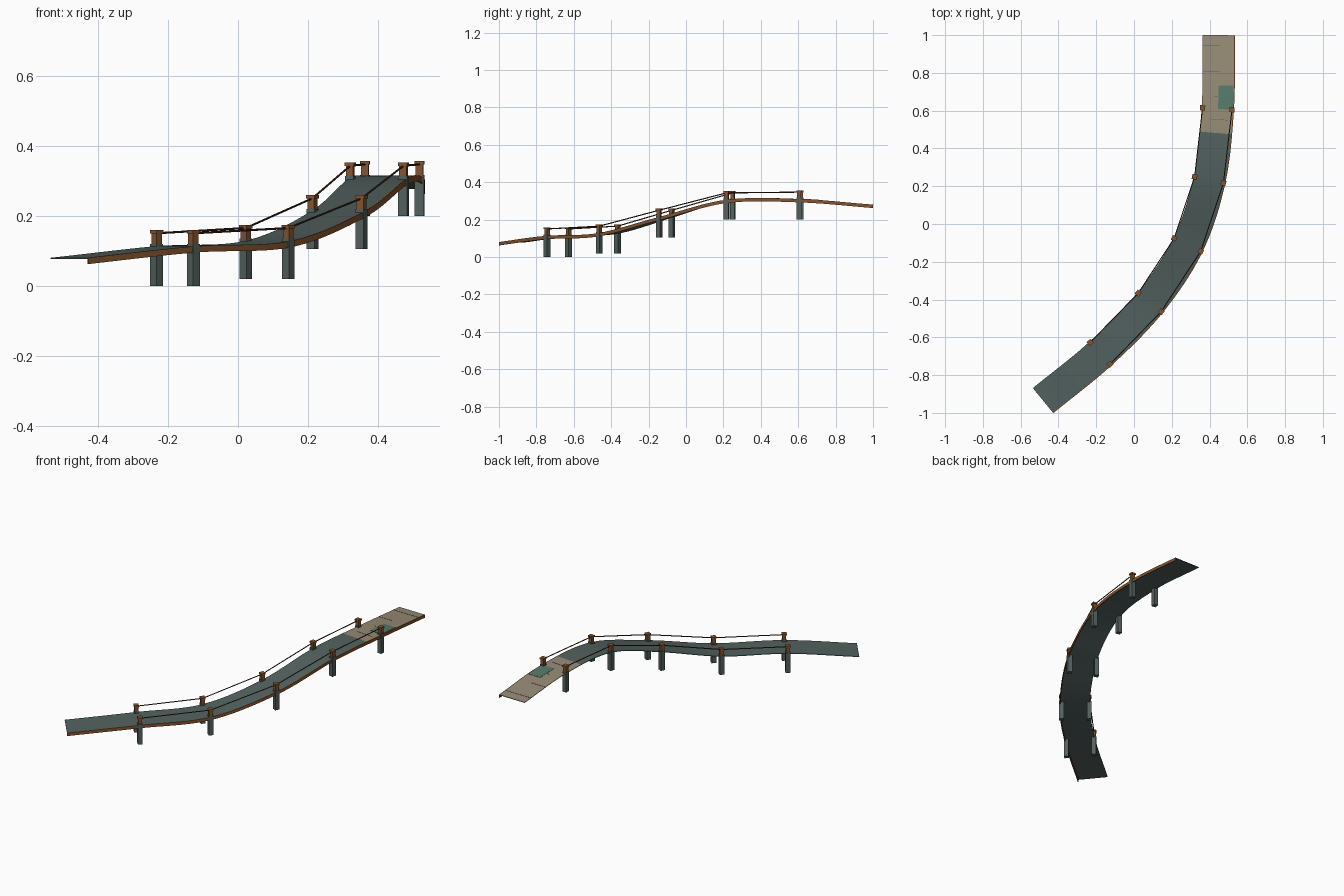
import bpy, bmesh, math
from mathutils import Vector, Matrix

if "Cube" in bpy.data.objects:
    bpy.data.objects.remove(bpy.data.objects["Cube"], do_unlink=True)


def material(name, rgb):
    m = bpy.data.materials.new(name)
    m.use_nodes = True
    lin = [((c / 255 + 0.055) / 1.055) ** 2.4 for c in rgb] + [1]
    m.diffuse_color = lin
    m.node_tree.nodes["Principled BSDF"].inputs["Base Color"].default_value = lin
    return m


SLATE = material("slate deck", (83, 98, 96))
TAN = material("tan planks", (151, 139, 118))
TEAL = material("teal patch", (87, 122, 108))
WOOD = material("brown wood", (132, 84, 46))
ROPE = material("dark rope", (72, 47, 28))
STONE = material("grey pile", (83, 97, 94))

# Centre line of the walkway; the inner five stations carry posts
PATH = [Vector(p) for p in [
    (-0.483, -0.933, 0.08), (-0.18, -0.685, 0.113), (0.083, -0.415, 0.128),
    (0.283, -0.11, 0.213), (0.397, 0.233, 0.306), (0.441, 0.61, 0.31),
    (0.447, 1.0, 0.28)]]
PILE_BASE = [0, 0.02, 0.105, 0.2, 0.2]
HALF = 0.083
UP = Vector((0, 0, 1))


def centre(t):
    i = min(max(int(t), 0), len(PATH) - 2)
    f = t - i
    a, b = PATH[i], PATH[i + 1]
    ma = (b - PATH[i - 1]) / 2 if i > 0 else b - a
    mb = (PATH[i + 2] - a) / 2 if i + 2 < len(PATH) else b - a
    return (a * (2 * f**3 - 3 * f**2 + 1) + ma * (f**3 - 2 * f**2 + f)
            + b * (3 * f**2 - 2 * f**3) + mb * (f**3 - f**2))


def frame(t):
    """Point on the centre line and the level direction to its right."""
    e = 0.01
    d = centre(min(t + e, len(PATH) - 1)) - centre(max(t - e, 0))
    return centre(t), Vector((d.y, -d.x, 0)).normalized()


def finish(name, bm, mats):
    bmesh.ops.recalc_face_normals(bm, faces=bm.faces)
    me = bpy.data.meshes.new(name)
    bm.to_mesh(me)
    bm.free()
    for m in mats:
        me.materials.append(m)
    ob = bpy.data.objects.new(name, me)
    bpy.context.collection.objects.link(ob)
    return ob


def strip(name, t0, t1, u0, u1, top, bottom, mats, rule=None):
    """Solid strip that follows the walkway between offsets u0 and u1."""
    bm = bmesh.new()
    n = max(1, round((t1 - t0) * 12))
    rings = []
    for k in range(n + 1):
        p, side = frame(t0 + (t1 - t0) * k / n)
        rings.append([bm.verts.new(p + side * u + UP * z) for u, z in
                      ((u0, bottom), (u1, bottom), (u1, top), (u0, top))])
    for a, b in zip(rings, rings[1:]):
        for j in range(4):
            k = (j + 1) % 4
            bm.faces.new((a[j], a[k], b[k], b[j]))
    bm.faces.new(rings[0])
    bm.faces.new(rings[-1])
    bmesh.ops.recalc_face_normals(bm, faces=bm.faces)
    if rule:
        for f in bm.faces:
            f.material_index = rule(f)
    return finish(name, bm, mats)


def block(name, x, y, z0, z1, width, angle, mat):
    bm = bmesh.new()
    bmesh.ops.create_cube(bm, size=1, matrix=Matrix.Translation((x, y, (z0 + z1) / 2))
                          @ Matrix.Rotation(angle, 4, 'Z')
                          @ Matrix.Diagonal((width, width, z1 - z0, 1)))
    return finish(name, bm, [mat])


def rope(name, a, b):
    bm = bmesh.new()
    d = b - a
    m = Matrix.Translation((a + b) / 2) @ d.to_track_quat('Z', 'Y').to_matrix().to_4x4()
    bmesh.ops.create_cone(bm, cap_ends=True, segments=6, radius1=0.003, radius2=0.003,
                          depth=d.length, matrix=m)
    return finish(name, bm, [ROPE])


# Deck: slate, with tan planks on top of the far end
END = len(PATH) - 1
smooth = [
    strip("deck", 0, END, -HALF, HALF, 0, -0.003, [SLATE, TAN],
          lambda f: int(f.normal.z > 0.5 and f.calc_center_median().y > 0.48)),
    strip("outer_edge_board", 0, END, HALF, HALF + 0.005, 0, -0.018, [WOOD])]

# Teal patch and thin plank seams
strip("teal_patch", 5, 5.32, 0.003, HALF - 0.001, 0.0015, 0, [TEAL])
for t, u0, u1 in [(5.85, -HALF, HALF), (5.5, -HALF, 0.01),
                  (4.85, -0.04, 0.06), (5.17, -0.02, 0.0)]:
    strip("plank_seam", t, t + 0.006, u0, u1, 0.001, 0, [SLATE])

# Posts on both sides, joined by ropes
for label, sign in (("left", 1), ("right", -1)):
    last = None
    for i, base in enumerate(PILE_BASE, 1):
        p, side = frame(i)
        q = p + side * 0.078 * sign
        angle = math.atan2(side.y, side.x)
        z = p.z
        block(label + "_pile", q.x, q.y, base, z + 0.007, 0.026, angle, STONE)
        block(label + "_post", q.x, q.y, z + 0.007, z + 0.037, 0.021, angle, WOOD)
        block(label + "_post_cap", q.x, q.y, z + 0.036, z + 0.046, 0.027, angle, WOOD)
        tie = Vector((q.x, q.y, z + 0.037))
        if last:
            rope(label + "_rope", last, tie)
        last = tie

# Smooth shading on the curved boards
bpy.ops.object.select_all(action='DESELECT')
for ob in smooth:
    ob.select_set(True)
bpy.context.view_layer.objects.active = smooth[0]
bpy.ops.object.shade_smooth_by_angle(angle=math.radians(30))
